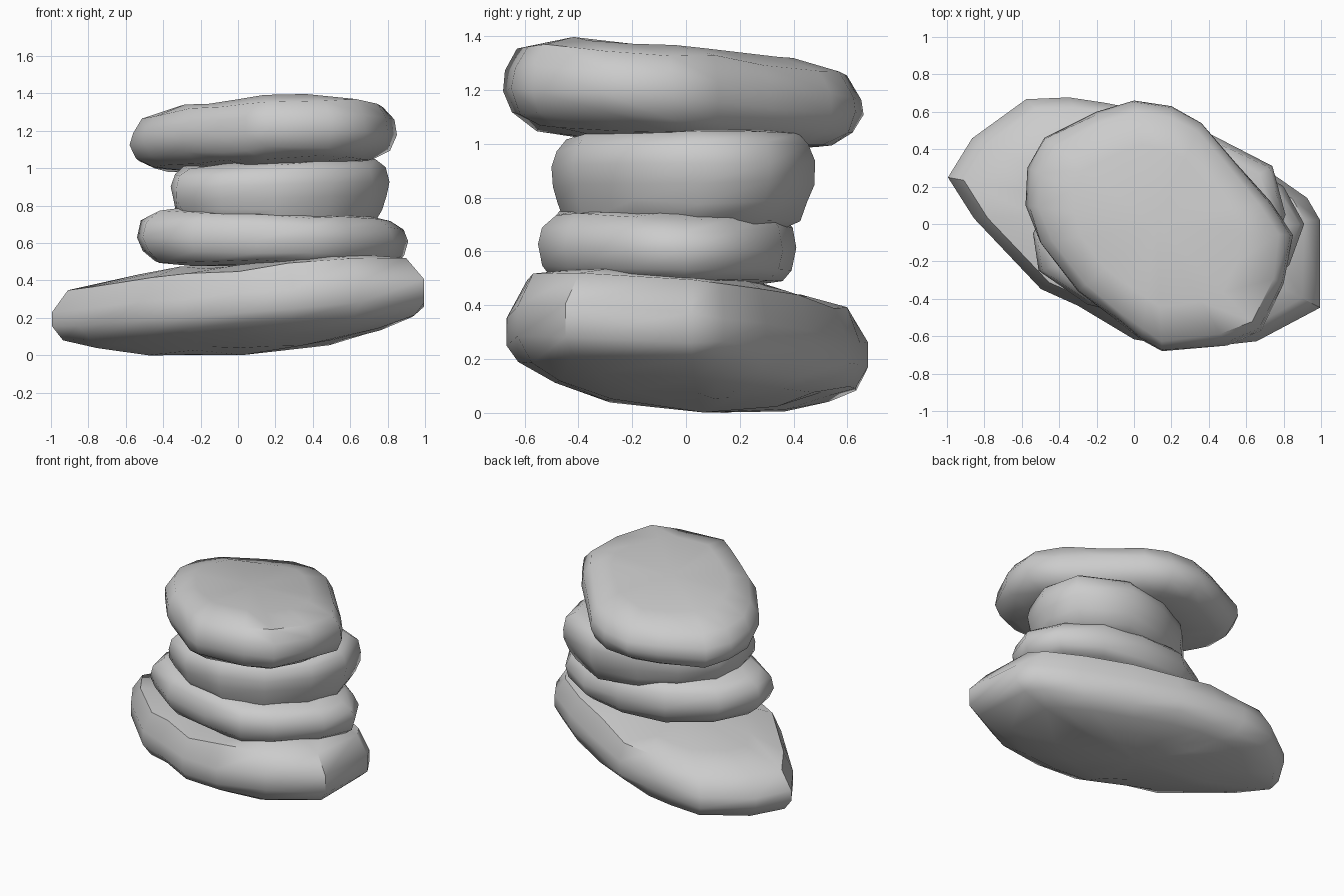
import bpy, bmesh, math, random

if "Cube" in bpy.data.objects:
    bpy.data.objects.remove(bpy.data.objects["Cube"])

random.seed(4)

# side profiles: (outline scale, height fraction between underside and top)
ROUND = [(.55, .0), (.82, .05), (.95, .2), (1, .42), (.985, .64), (.91, .88), (.64, 1)]
BOWL = [(.5, .08), (.76, .19), (.93, .29), (.995, .45), (.995, .65), (.9, .9), (.62, 1)]
BLUNT = [(.6, .0), (.88, .05), (.96, .22), (1, .48), (.96, .75), (.87, .93), (.65, 1)]
SEATED = [(.7, 0), (.88, .08), (.94, .27), (.985, .45), (1, .65), (.96, .86), (.87, .97), (.65, 1)]


def stone(name, outline, under, top, profile, rough=.014):
    """Loft an outline through scaled rings; under/top are planes (z, slope x, slope y)."""
    bm = bmesh.new()
    n = len(outline)
    cx = sum(p[0] for p in outline) / n
    cy = sum(p[1] for p in outline) / n

    def vert(x, y, t):
        lo = under[0] + under[1] * x + under[2] * y
        hi = top[0] + top[1] * x + top[2] * y
        return bm.verts.new((x, y, lo + (hi - lo) * t))

    rings = []
    for s, t in profile:
        ring = []
        for x, y in outline:
            k = s + (random.uniform(-rough, rough) if s < .99 else 0)
            h = t + random.uniform(-.03, .03)
            ring.append(vert(cx + (x - cx) * k, cy + (y - cy) * k, h))
        rings.append(ring)
    for a, b in zip(rings, rings[1:]):
        for i in range(n):
            j = (i + 1) % n
            bm.faces.new((a[i], a[j], b[j], b[i]))
    # close underside and top with fans
    low, high = vert(cx, cy, 0), vert(cx, cy, 1.01)
    for i in range(n):
        j = (i + 1) % n
        bm.faces.new((low, rings[0][j], rings[0][i]))
        bm.faces.new((high, rings[-1][i], rings[-1][j]))
    bmesh.ops.recalc_face_normals(bm, faces=bm.faces)
    me = bpy.data.meshes.new(name)
    bm.to_mesh(me)
    bm.free()
    ob = bpy.data.objects.new(name, me)
    bpy.context.collection.objects.link(ob)
    bpy.ops.object.select_all(action='DESELECT')
    ob.select_set(True)
    bpy.context.view_layer.objects.active = ob
    bpy.ops.object.shade_smooth_by_angle(angle=math.radians(50))
    return ob


# wide base stone, rising to the right
stone("base_stone",
      [(-1, .25), (-.86, .03), (-.5, -.35), (-.3, -.44), (0, -.62), (.3, -.67), (.66, -.63),
       (1, -.45), (1, .02), (.93, .14), (.7, .3), (.4, .46), (.1, .6), (-.15, .65),
       (-.35, .68), (-.58, .67), (-.87, .46)],
      (.0, .05, -.02), (.472, .075, -.065), BOWL)

# lower middle stone
stone("lower_middle_stone",
      [(-.54, -.05), (-.51, -.25), (-.25, -.43), (.1, -.52), (.4, -.55), (.6, -.45),
       (.83, -.22), (.91, 0), (.8, .2), (.55, .36), (.25, .41), (-.1, .38), (-.4, .2)],
      (.48, .0, -.02), (.775, -.04, 0), BLUNT)

# upper middle stone, settled into the one below
stone("upper_middle_stone",
      [(-.36, -.1), (-.33, -.3), (-.1, -.45), (.2, -.5), (.5, -.42), (.72, -.2),
       (.81, .05), (.74, .31), (.41, .48), (.1, .42), (-.15, .3), (-.33, .1)],
      (.68, 0, 0), (1.03, .05, .02), SEATED)

# flat cap stone, dipping toward the back
stone("top_stone",
      [(-.58, .1), (-.57, .3), (-.48, .46), (-.2, .6), (0, .66), (.2, .63), (.36, .54),
       (.55, .32), (.73, .12), (.85, -.06), (.8, -.32), (.68, -.57), (.5, -.65), (.15, -.68),
       (.04, -.62), (-.1, -.51), (-.3, -.36), (-.5, -.1)],
      (1.0, .03, -.05), (1.34, .045, -.085), ROUND)

# rest the stack on the ground
lowest = min(v.co.z for v in bpy.data.objects["base_stone"].data.vertices)
for v in bpy.data.objects["base_stone"].data.vertices:
    v.co.z -= lowest
